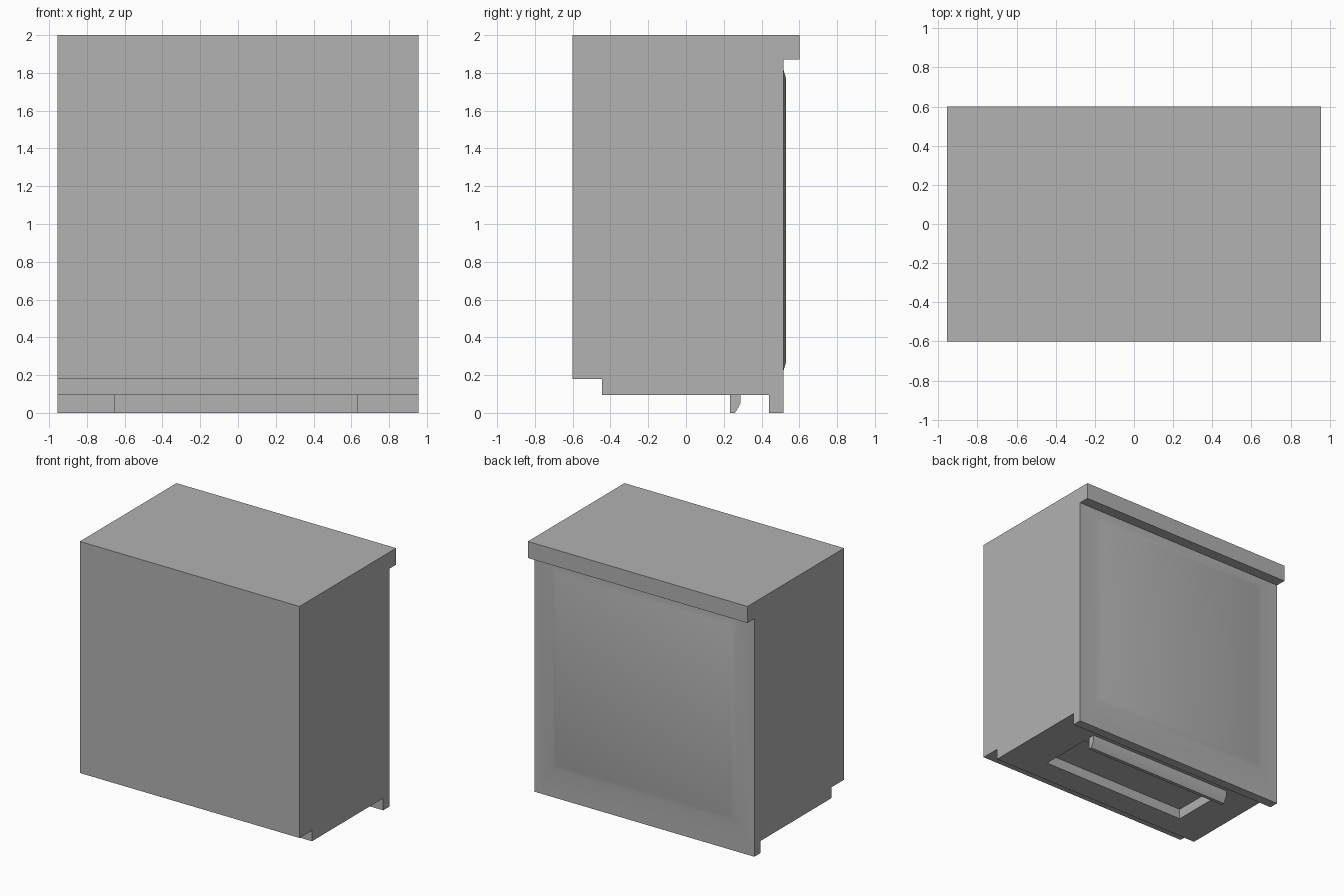
import bpy
import bmesh
import math

if "Cube" in bpy.data.objects:
    bpy.data.objects.remove(bpy.data.objects["Cube"], do_unlink=True)

grey = bpy.data.materials.new("plain_grey")
grey.use_nodes = True
colour = (0.445, 0.445, 0.445, 1)
grey.diffuse_color = colour
grey.node_tree.nodes["Principled BSDF"].inputs["Base Color"].default_value = colour


def extrude_profile(profile, x0, x1):
    """Sweep a (y, z) outline along x."""
    bm = bmesh.new()
    face = bm.faces.new([bm.verts.new((x0, y, z)) for y, z in profile])
    swept = bmesh.ops.extrude_face_region(bm, geom=[face])["geom"]
    verts = [v for v in swept if isinstance(v, bmesh.types.BMVert)]
    bmesh.ops.translate(bm, verts=verts, vec=(x1 - x0, 0, 0))
    bmesh.ops.recalc_face_normals(bm, faces=bm.faces)
    return bm


def find_face(bm, axis, value):
    """Largest face lying in the plane axis = value."""
    flat = [f for f in bm.faces if all(abs(v.co[axis] - value) < 1e-4 for v in f.verts)]
    return max(flat, key=lambda f: f.calc_area())


def inset_to(bm, face, low, high):
    """Inset a rectangular face, then fit its inner loop to the box low..high."""
    bmesh.ops.inset_region(bm, faces=[face], thickness=0.01, use_even_offset=True)
    centre = face.calc_center_median()
    for v in face.verts:
        v.co = [lo if v.co[i] < centre[i] else hi for i, (lo, hi) in enumerate(zip(low, high))]


def finish(bm, name):
    bm.normal_update()
    mesh = bpy.data.meshes.new(name)
    bm.to_mesh(mesh)
    bm.free()
    mesh.materials.append(grey)
    obj = bpy.data.objects.new(name, mesh)
    bpy.context.collection.objects.link(obj)
    bpy.ops.object.select_all(action='DESELECT')
    obj.select_set(True)
    bpy.context.view_layer.objects.active = obj
    bpy.ops.object.shade_smooth_by_angle(angle=math.radians(30))


# Main body: stepped front base, back foot and overhanging top lip
half = 0.955
base, step, back = 0.095, 0.18, 0.515
body = extrude_profile([
    (-0.6, 2), (-0.6, step), (-0.445, step), (-0.445, base), (0.44, base),
    (0.44, 0), (back, 0), (back, 1.87), (0.6, 1.87), (0.6, 2)], -half, half)

# Raised back panel with a shallow sloped border
panel = find_face(body, 1, back)
inset_to(body, panel, (-0.805, back, 0.22), (0.805, back, 1.82))
inset_to(body, panel, (-0.755, 0.53, 0.27), (0.755, 0.53, 1.77))

# Rectangular recess in the underside
slot = find_face(body, 2, base)
slot_low, slot_high = (-0.653, -0.25), (0.633, 0.18)
inset_to(body, slot, (*slot_low, base), (*slot_high, base))
inset_to(body, slot, (*slot_low, 0.175), (*slot_high, 0.175))
finish(body, "body")

# Chamfered rail below the underside
rail = extrude_profile([
    (0.233, base), (0.233, 0), (0.26, 0), (0.288, 0.05), (0.288, base)],
    slot_low[0], slot_high[0])
finish(rail, "underside_rail")
